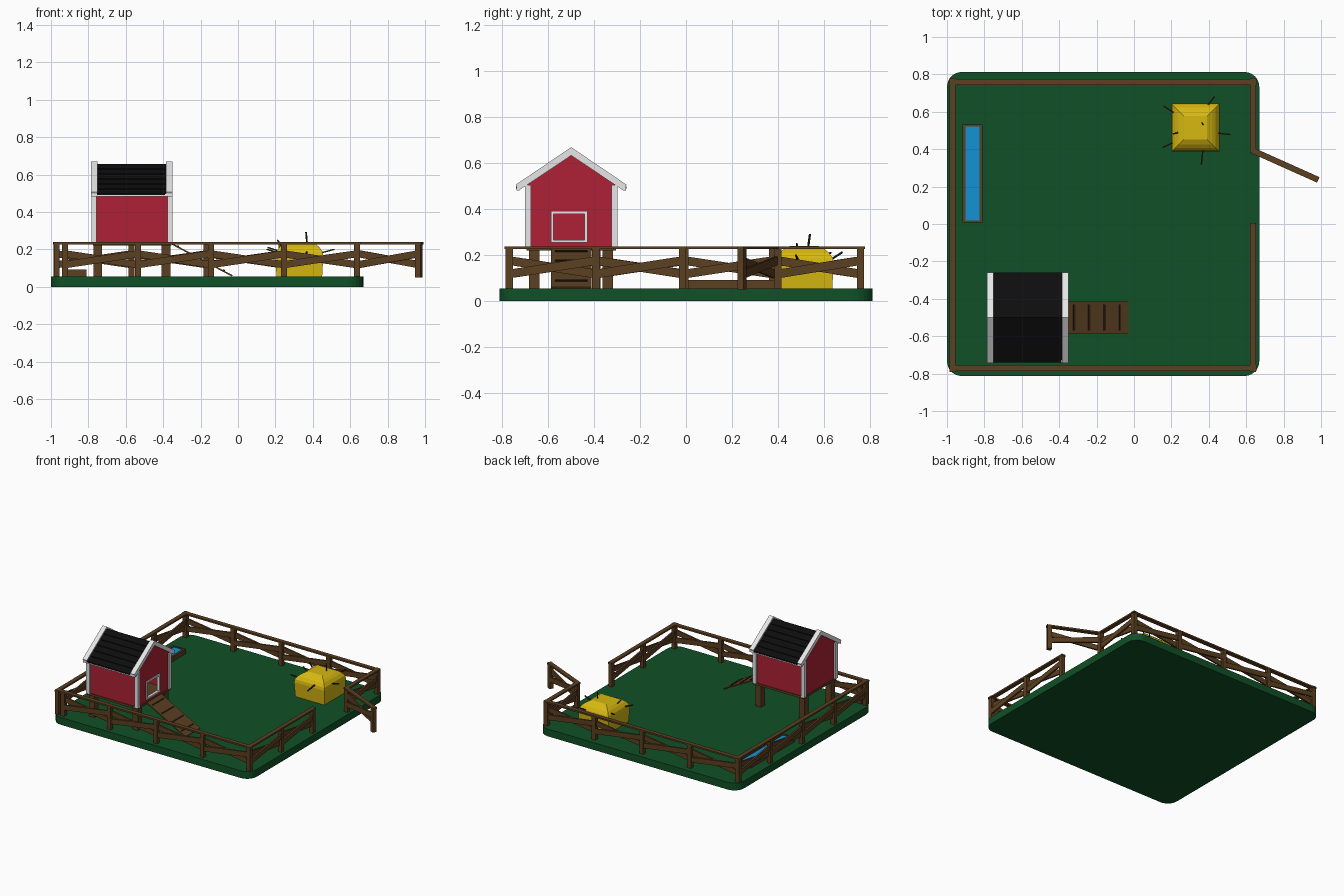
import bpy, bmesh, math, random
from mathutils import Vector

if "Cube" in bpy.data.objects:
    bpy.data.objects.remove(bpy.data.objects["Cube"])

random.seed(4)


def mat(name, r, g, b):
    m = bpy.data.materials.new(name)
    m.diffuse_color = (r, g, b, 1)
    m.use_nodes = True
    m.node_tree.nodes["Principled BSDF"].inputs["Base Color"].default_value = m.diffuse_color
    return m


GREEN = mat("grass green", 0.005, 0.08, 0.019)
WOOD = mat("brown wood", 0.105, 0.05, 0.015)
DARK = mat("dark straw", 0.03, 0.016, 0.007)
RED = mat("barn red", 0.42, 0.015, 0.035)
WHITE = mat("white trim", 0.8, 0.8, 0.8)
BLACK = mat("black roof", 0.004, 0.004, 0.004)
YELLOW = mat("hay yellow", 0.68, 0.48, 0.006)
BLUE = mat("water blue", 0.006, 0.29, 0.65)


def add(name, bm, m):
    bmesh.ops.recalc_face_normals(bm, faces=bm.faces)
    me = bpy.data.meshes.new(name)
    bm.to_mesh(me)
    bm.free()
    me.materials.append(m)
    ob = bpy.data.objects.new(name, me)
    bpy.context.collection.objects.link(ob)
    return ob


def box(name, x, y, z, m):
    """Box from (min, max) ranges."""
    bm = bmesh.new()
    bmesh.ops.create_cube(bm, size=1)
    for v in bm.verts:
        v.co = [r[0] + (c + 0.5) * (r[1] - r[0]) for c, r in zip(v.co, (x, y, z))]
    return add(name, bm, m)


def beam(name, p0, p1, w, h, m):
    """Board from p0 to p1, w wide sideways and h high."""
    p0, p1 = Vector(p0), Vector(p1)
    d = p1 - p0
    side = Vector((-d.y, d.x, 0))
    side = side.normalized() if side.length > 1e-6 else Vector((0, 1, 0))
    up = d.cross(side).normalized()
    bm = bmesh.new()
    bmesh.ops.create_cube(bm, size=1)
    for v in bm.verts:
        v.co = p0 + d * (v.co.x + 0.5) + side * v.co.y * w + up * v.co.z * h
    return add(name, bm, m)


def prism(name, profile, x0, x1, m):
    """Profile of (y, z) points extruded along x."""
    bm = bmesh.new()
    f = bm.faces.new([bm.verts.new((x0, y, z)) for y, z in profile])
    r = bmesh.ops.extrude_face_region(bm, geom=[f])
    for v in r["geom"]:
        if isinstance(v, bmesh.types.BMVert):
            v.co.x = x1
    return add(name, bm, m)


# Grass base with rounded corners
G = 0.055
base = box("grass_base", (-1, 0.67), (-0.813, 0.813), (0, G), GREEN)
bm = bmesh.new()
bm.from_mesh(base.data)
edges = [e for e in bm.edges if abs(e.verts[0].co.z - e.verts[1].co.z) > 0.01]
bmesh.ops.bevel(bm, geom=edges, offset=0.08, segments=6, profile=0.5, affect='EDGES')
bm.to_mesh(base.data)
bm.free()


# Fence runs: posts, crossed boards and a top rail
def fence(name, a, b, n, z0=G, start=True):
    a, b = Vector(a), Vector(b)
    d = (b - a).normalized()
    s = Vector((-d.y, d.x))
    pts = [a.lerp(b, i / n) for i in range(n + 1)]
    for i, p in enumerate(pts):
        if i or start:
            q0, q1 = p - d * 0.016, p + d * 0.016
            beam(name + "_post", (*q0, (z0 + 0.23) / 2), (*q1, (z0 + 0.23) / 2), 0.03, 0.23 - z0, WOOD)
    for p, q in zip(pts, pts[1:]):
        for k in (-1, 1):
            o = s * 0.006 * k
            beam(name + "_cross", (*(p + o), 0.147 + 0.029 * k), (*(q + o), 0.147 - 0.029 * k), 0.012, 0.038, WOOD)
    beam(name + "_rail", (*(a - d * 0.02), 0.232), (*(b + d * 0.02), 0.232), 0.032, 0.012, WOOD)


fence("front_fence", (-0.925, -0.77), (0.635, -0.77), 4)
box("front_fence_corner", (-0.985, -0.92), (-0.786, -0.754), (0.226, 0.238), WOOD)
fence("back_fence", (-0.97, 0.76), (0.635, 0.76), 4)
fence("left_fence", (-0.97, -0.77), (-0.97, 0.76), 4)
fence("right_front_fence", (0.636, -0.77), (0.636, -0.015), 2)
fence("right_back_fence", (0.636, 0.40), (0.636, 0.76), 1)
fence("gate", (0.645, 0.388), (0.967, 0.244), 1, 0.05, False)

# Water trough
box("trough_bottom", (-0.915, -0.815), (0.012, 0.53), (G, 0.07), WOOD)
for x in (-0.91, -0.819):
    box("trough_side", (x - 0.008, x + 0.008), (0.008, 0.532), (G, 0.092), WOOD)
for y in (0.014, 0.526):
    box("trough_end", (-0.91, -0.82), (y - 0.006, y + 0.006), (G, 0.092), WOOD)
box("trough_water", (-0.903, -0.826), (0.019, 0.521), (0.068, 0.085), BLUE)

# Barn stilts and floor
for x in (-0.75, -0.385):
    for y in (-0.66, -0.34):
        box("barn_stilt", (x - 0.023, x + 0.023), (y - 0.023, y + 0.023), (G, 0.225), WOOD)
box("barn_floor", (-0.775, -0.355), (-0.695, -0.305), (0.22, 0.236), WOOD)

# Barn walls, with a doorway in the right gable
C, F, E, A = -0.5, 0.233, 0.507, 0.638
prism("left_gable", [(C - .19, F), (C + .19, F), (C + .19, E), (C, A), (C - .19, E)], -0.772, -0.762, RED)
prism("right_gable", [(C - .19, F), (-0.58, F), (-0.58, 0.385), (-0.435, 0.385), (-0.435, F),
                      (C + .19, F), (C + .19, E), (C, A), (C - .19, E)], -0.37, -0.36, RED)
box("door_sill", (-0.37, -0.36), (-0.58, -0.435), (F, 0.262), RED)
for s in (-1, 1):
    y = C + 0.185 * s
    box("side_wall", (-0.765, -0.365), (y - 0.005, y + 0.005), (F, E), RED)
    for x in (-0.77, -0.364):
        box("corner_trim", (x - 0.014, x + 0.014), (C + .188 * s - .013, C + .188 * s + .013), (F, 0.505), WHITE)
    # Eave boards
    y = C + 0.232 * s
    box("eave_board", (-0.785, -0.35), (y - 0.006, y + 0.006), (0.482, 0.499), WHITE)

# Door frame
for z in (0.26, 0.386):
    box("door_frame_rail", (-0.372, -0.352), (-0.587, -0.43), (z - 0.006, z + 0.006), WHITE)
for y in (-0.582, -0.435):
    box("door_frame_stile", (-0.372, -0.352), (y - 0.006, y + 0.006), (0.255, 0.391), WHITE)


# Roof chevron, shingle rows and white gable boards
def chevron(hw_out, z_out, apex, hw_in, z_in, apex_in):
    return [(C - hw_out, z_out), (C, apex), (C + hw_out, z_out),
            (C + hw_in, z_in), (C, apex_in), (C - hw_in, z_in)]


prism("roof", chevron(0.238, 0.494, 0.655, 0.23, 0.483, 0.638), -0.76, -0.38, BLACK)
for s in (-1, 1):
    for i in range(6):
        t0, t1 = i / 6, (i + 1) / 6
        j, k = random.uniform(-0.006, 0.004), random.uniform(-0.004, 0.006)
        y0, y1 = C + s * 0.24 * t0, C + s * 0.24 * t1
        ztop, zlow = 0.655 - 0.161 * t0, 0.655 - 0.161 * t1
        prism("shingle_row", [(y0, ztop - 0.004), (y0, ztop), (y1, zlow + 0.005), (y1, zlow - 0.004)],
              -0.754 + j, -0.388 + k, BLACK)
for x in (-0.786, -0.386):
    prism("gable_board", chevron(0.242, 0.506, 0.67, 0.227, 0.482, 0.634), x, x + 0.036, WHITE)

# Ramp with cleats
R0, R1 = Vector((-0.355, -0.5, 0.23)), Vector((-0.03, -0.5, 0.058))
beam("ramp", R0, R1, 0.175, 0.008, WOOD)
for x in (-0.32, -0.24, -0.157, -0.075):
    p = R0.lerp(R1, (x - R0.x) / (R1.x - R0.x)) + Vector((0, 0, 0.006))
    d = (R1 - R0).normalized() * 0.005
    beam("ramp_cleat", p - d, p + d, 0.14, 0.008, DARK)

# Hay stack: stacked square rings
bm = bmesh.new()
HX, HY = 0.328, 0.515
rings = []
for h, z in ((0.122, G), (0.128, 0.165), (0.124, 0.187), (0.108, 0.21), (0.09, 0.225), (0.062, 0.24)):
    rings.append([bm.verts.new((HX + a * h, HY + b * h, z)) for a, b in ((-1, -1), (1, -1), (1, 1), (-1, 1))])
for lo, hi in zip(rings, rings[1:]):
    for i in range(4):
        bm.faces.new((lo[i], lo[(i + 1) % 4], hi[(i + 1) % 4], hi[i]))
bm.faces.new(rings[0])
bm.faces.new(rings[-1])
add("hay_stack", bm, YELLOW)

# Loose straws poking out
for p, q in (((0.22, 0.59, 0.19), (0.16, 0.63, 0.21)), ((0.39, 0.63, 0.18), (0.43, 0.68, 0.212)),
             ((0.44, 0.487, 0.18), (0.515, 0.478, 0.2)), ((0.37, 0.41, 0.19), (0.36, 0.32, 0.165)),
             ((0.22, 0.44, 0.18), (0.155, 0.41, 0.2)), ((0.25, 0.492, 0.2), (0.21, 0.482, 0.25)),
             ((0.37, 0.53, 0.22), (0.364, 0.54, 0.292))):
    beam("straw", p, q, 0.007, 0.007, DARK)
